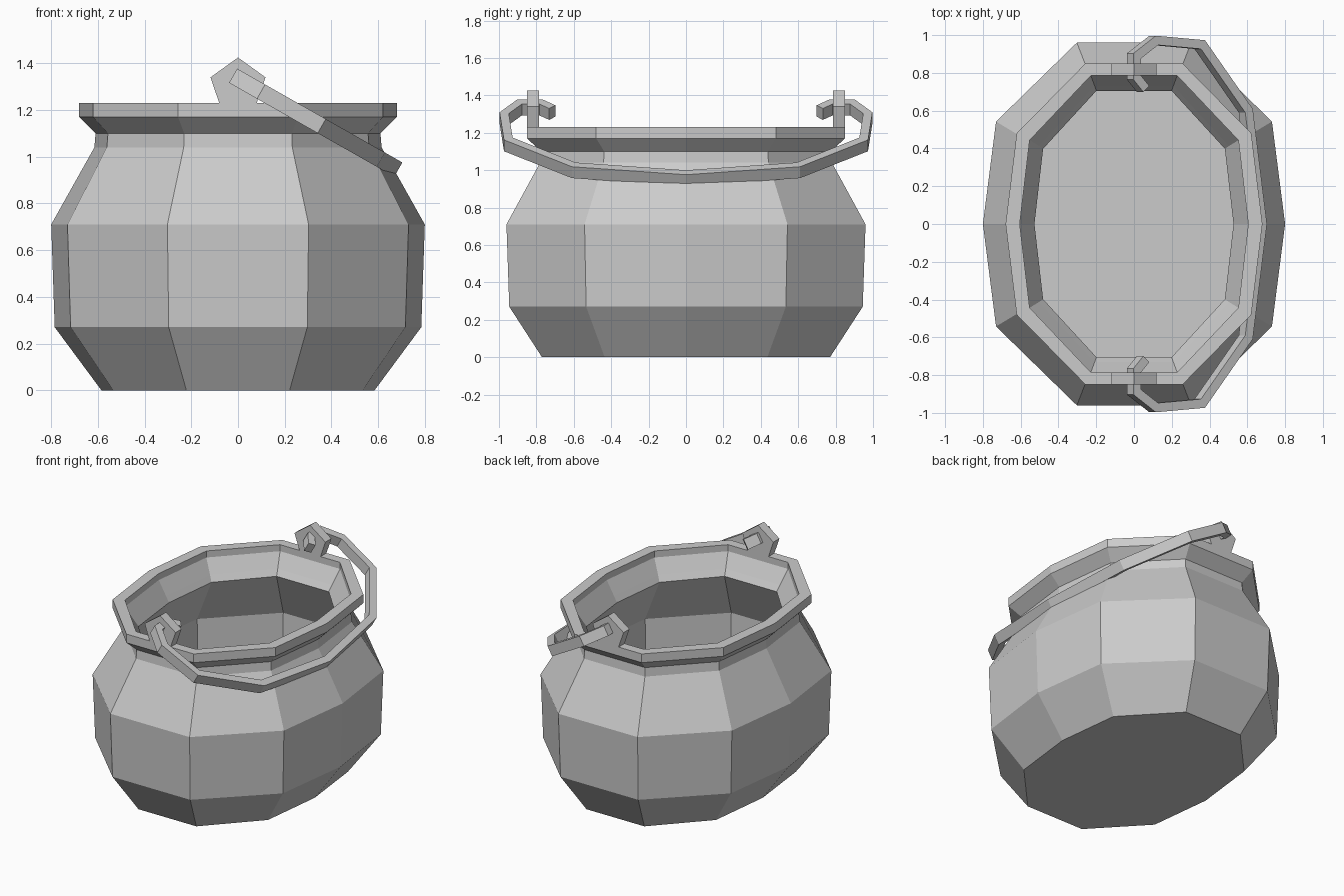
import bpy, bmesh
from mathutils import Vector

cube = bpy.data.objects.get("Cube")
if cube:
    bpy.data.objects.remove(cube, do_unlink=True)

# One grey iron colour for the whole pot
iron = bpy.data.materials.new("grey_iron")
iron.use_nodes = True
colour = (0.6, 0.6, 0.6, 1)
iron.diffuse_color = colour
iron.node_tree.nodes["Principled BSDF"].inputs["Base Color"].default_value = colour


def loft(name, rings, cap=True):
    """Skin a list of equal-length closed rings, capping both ends."""
    bm = bmesh.new()
    loops = [[bm.verts.new(p) for p in ring] for ring in rings]
    for a, b in zip(loops, loops[1:]):
        for i in range(len(a)):
            j = (i + 1) % len(a)
            bm.faces.new((a[i], a[j], b[j], b[i]))
    bm.faces.new(loops[0])
    bm.faces.new(loops[-1])
    bmesh.ops.recalc_face_normals(bm, faces=bm.faces)
    mesh = bpy.data.meshes.new(name)
    bm.to_mesh(mesh)
    bm.free()
    mesh.materials.append(iron)
    obj = bpy.data.objects.new(name, mesh)
    bpy.context.collection.objects.link(obj)
    return obj


def oval(rx, ry, z):
    """Ten-sided stretched ring."""
    quarter = [(rx, 0), (rx * 0.913, ry * 0.565), (rx * 0.378, ry)]
    half = quarter + [(-x, y) for x, y in reversed(quarter)]
    ring = half + [(x, -y) for x, y in reversed(half[1:-1])]
    return [(x, y, z) for x, y in ring]


# Pot: outside wall up to the rim, then down the inside to the floor
profile = [
    (0.585, 0.77, 0), (0.785, 0.945, 0.27), (0.80, 0.96, 0.71),
    (0.615, 0.78, 1.04), (0.61, 0.775, 1.10), (0.68, 0.85, 1.17),
    (0.68, 0.85, 1.23), (0.605, 0.785, 1.23), (0.605, 0.785, 1.185),
    (0.55, 0.73, 1.09), (0.527, 0.705, 1.05), (0.725, 0.885, 0.71),
    (0.71, 0.87, 0.28), (0.55, 0.73, 0.07),
]
loft("pot", [oval(*p) for p in profile])

# Pentagon lugs standing on the rim, front and back
pentagon = [(-0.07, 1.2), (0.07, 1.2), (0.118, 1.34), (0, 1.425), (-0.118, 1.34)]
for side, name in ((-1, "front_lug"), (1, "back_lug")):
    loft(name, [[(x, side * y, z) for x, z in pentagon] for y in (0.785, 0.85)])

# Bail handle: square bar bent in a tilted plane, mirrored front to back
along = Vector((0.87, 0, -0.494))
across = Vector((0, 1, 0))
normal = Vector((0.494, 0, 0.87))
origin = Vector((0, 0, 1.335))
half_path = [(0.055, 0.715), (0, 0.775), (0, 0.89), (0.12, 0.972),
             (0.4, 0.95), (0.68, 0.6)]
path = [Vector(p) for p in half_path + [(0.765, 0)]
        + [(t, -y) for t, y in reversed(half_path)]]
rings = []
for i, p in enumerate(path):
    before = (p - path[i - 1]).normalized() if i else None
    after = (path[i + 1] - p).normalized() if i + 1 < len(path) else before
    before = before or after
    tangent = (before + after).normalized()
    miter = Vector((-tangent.y, tangent.x)) * 0.024 / tangent.dot(after)
    ring = []
    for s, h in ((-1, -1), (1, -1), (1, 1), (-1, 1)):
        q = p + miter * s
        ring.append(origin + along * q.x + across * q.y + normal * (0.035 * h))
    rings.append(ring)
loft("handle", rings)
